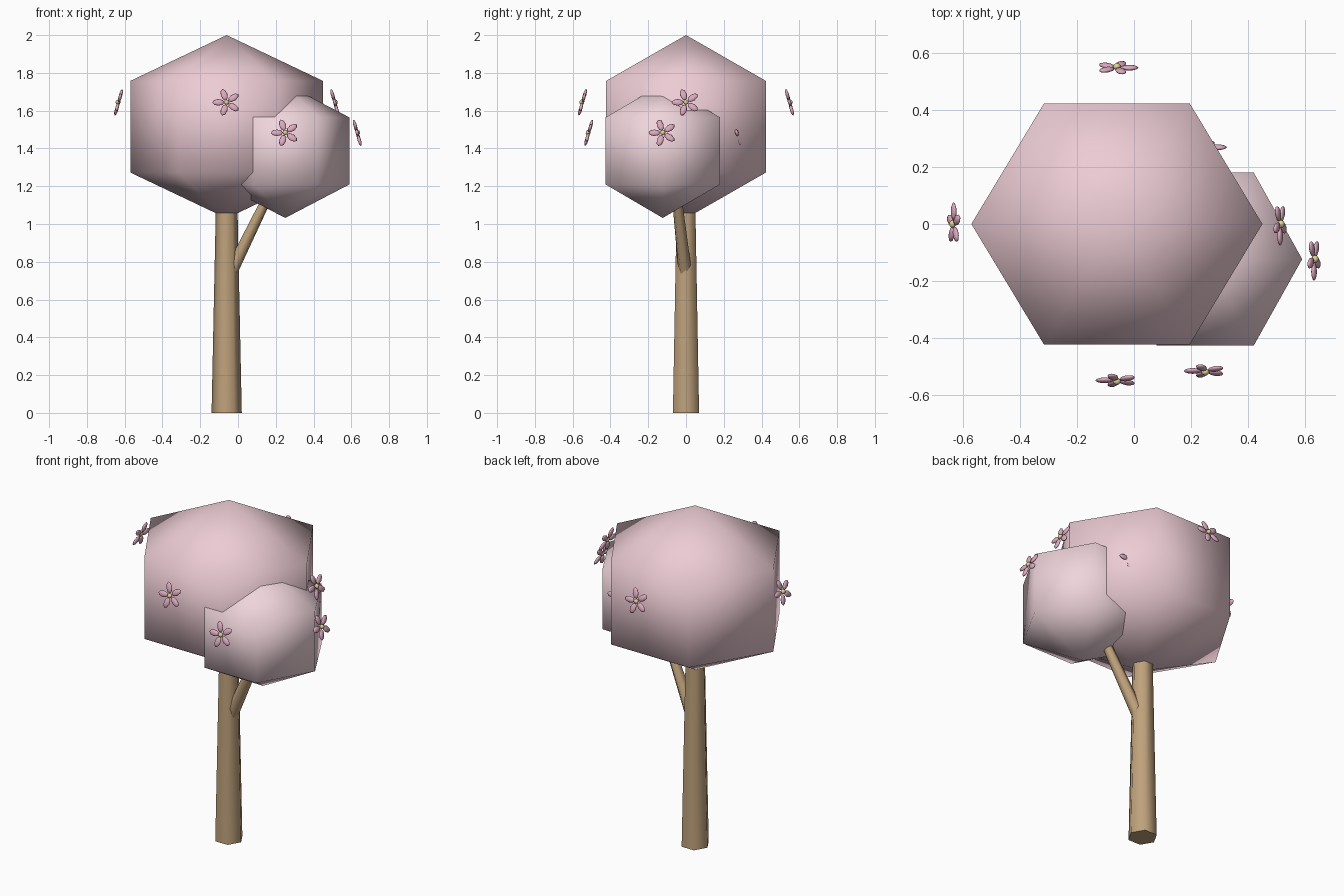
import bpy
import bmesh
from math import sin, cos, pi, radians
from mathutils import Vector, Matrix

if "Cube" in bpy.data.objects:
    bpy.data.objects.remove(bpy.data.objects["Cube"])


def material(name, rgb):
    m = bpy.data.materials.new(name)
    m.diffuse_color = (*rgb, 1)
    m.use_nodes = True
    m.node_tree.nodes["Principled BSDF"].inputs["Base Color"].default_value = m.diffuse_color
    return m


WOOD = material("bark", (0.52, 0.36, 0.2))
PINK = material("blossom_pink", (0.84, 0.6, 0.66))
PALE = material("pale_blossom", (0.86, 0.66, 0.71))
PETAL = material("petal_pink", (0.72, 0.4, 0.52))
YELLOW = material("pollen_yellow", (0.75, 0.65, 0.3))


def lathe(bm, profile, sides, mat, index=0):
    """Spin (radius, z) points round z; a zero radius makes a pole."""
    rings = []
    for r, z in profile:
        n = sides if r > 0 else 1
        rings.append([bm.verts.new(mat @ Vector((r * cos(2 * pi * i / sides),
                                                 r * sin(2 * pi * i / sides), z)))
                      for i in range(n)])
    for a, b in zip(rings, rings[1:]):
        for i in range(sides):
            j = (i + 1) % sides
            if len(a) == 1:
                vs = (a[0], b[j], b[i])
            elif len(b) == 1:
                vs = (a[i], a[j], b[0])
            else:
                vs = (a[i], a[j], b[j], b[i])
            bm.faces.new(vs).material_index = index
    for ring, cap in ((rings[0], True), (rings[-1], False)):
        if len(ring) > 1:
            bm.faces.new(ring[::-1] if cap else ring).material_index = index


def ball(rings):
    return [(sin(pi * i / rings) if 0 < i < rings else 0, -cos(pi * i / rings))
            for i in range(rings + 1)]


def finish(name, bm, mats, sharp=None):
    bmesh.ops.recalc_face_normals(bm, faces=bm.faces)
    me = bpy.data.meshes.new(name)
    bm.to_mesh(me)
    bm.free()
    for m in mats:
        me.materials.append(m)
    me.shade_smooth()
    if sharp:
        me.set_sharp_from_angle(angle=radians(sharp))
    ob = bpy.data.objects.new(name, me)
    bpy.context.collection.objects.link(ob)


# tapered six-sided trunk
bm = bmesh.new()
lathe(bm, [(0.08, 0), (0.056, 1.15)], 6, Matrix.Translation((-0.06, 0, 0)))
finish("trunk", bm, [WOOD], 70)

# side branch reaching into the small canopy
start, end = Vector((-0.035, -0.005, 0.75)), Vector((0.185, -0.055, 1.2))
axis = end - start
bm = bmesh.new()
lathe(bm, [(0.036, 0), (0.025, axis.length)], 6,
      Matrix.Translation(start) @ axis.to_track_quat('Z', 'Y').to_matrix().to_4x4())
finish("branch", bm, [WOOD], 70)

# two coarse leaf masses: six sides, three bands
for name, centre, size, mat in (
        ("large_canopy", (-0.06, 0, 1.515), (0.589, 0.564, 0.485), PINK),
        ("small_canopy", (0.25, -0.123, 1.387), (0.392, 0.404, 0.355), PALE)):
    bm = bmesh.new()
    lathe(bm, ball(3), 6, Matrix.Translation(centre) @ Matrix.Diagonal((*size, 1)))
    finish(name, bm, [mat])


def flower(name, position, angle):
    """Five-petal flower facing outward and slightly up."""
    d = Vector((cos(angle), sin(angle), 0))
    n = d * cos(radians(16)) + Vector((0, 0, sin(radians(16))))
    u = Vector((0, 0, 1)).cross(d)
    v = n.cross(u)
    frame = Matrix.Translation(position) @ Matrix((u, v, n)).transposed().to_4x4()
    bm = bmesh.new()
    for k in range(5):
        lathe(bm, ball(6), 8, frame @ Matrix.Rotation(pi + 2 * pi * k / 5, 4, 'Z')
              @ Matrix.Translation((0.044, 0, 0))
              @ Matrix.Diagonal((0.032, 0.018, 0.009, 1)), 0)
    # pollen centre
    lathe(bm, ball(6), 8, frame @ Matrix.Translation((0, 0, 0.004))
          @ Matrix.Diagonal((0.014, 0.014, 0.012, 1)), 1)
    finish(name, bm, [PETAL, YELLOW])


# four flowers round each leaf mass
for label, c, rx, ry in (("large", (-0.06, 0, 1.644), 0.572, 0.548),
                         ("small", (0.25, -0.123, 1.483), 0.381, 0.392)):
    for k, side in enumerate(("right", "back", "left", "front")):
        a = k * pi / 2
        flower(f"{label}_flower_{side}",
               Vector(c) + Vector((rx * cos(a), ry * sin(a), 0)), a)
